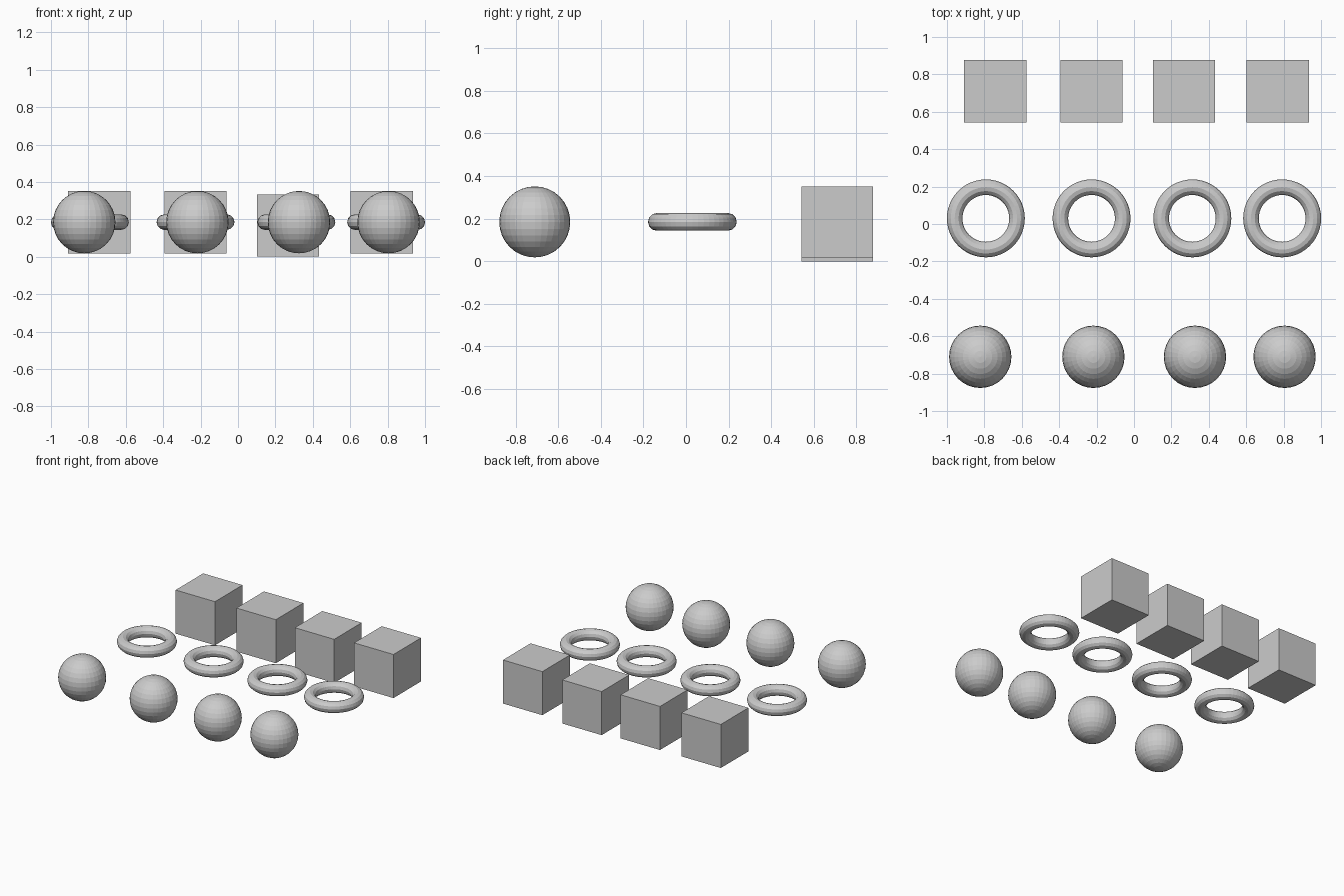
import bpy

if "Cube" in bpy.data.objects:
    bpy.data.objects.remove(bpy.data.objects["Cube"])

S = 1 / 6      # half a cube side, sphere radius and ring radius
Z = 0.185      # common centre height


def name_part(kind, i):
    bpy.context.object.name = f"{kind}_{i + 1}"


# Back row: cubes, the third one sits slightly lower
for i, (x, z) in enumerate([(-0.742, Z), (-0.227, Z), (0.267, S), (0.769, Z)]):
    bpy.ops.mesh.primitive_cube_add(size=2 * S, location=(x, 0.71, z))
    name_part("cube", i)

# Middle row: flat-lying rings
for i, x in enumerate([-0.792, -0.227, 0.312, 0.792]):
    bpy.ops.mesh.primitive_torus_add(
        major_radius=S, minor_radius=S / 4, major_segments=48,
        minor_segments=12, location=(x, 0.03, Z))
    bpy.ops.object.shade_flat()
    name_part("ring", i)

# Front row: faceted spheres
for i, x in enumerate([-0.822, -0.217, 0.326, 0.805]):
    bpy.ops.mesh.primitive_uv_sphere_add(
        segments=32, ring_count=16, radius=S, location=(x, -0.71, Z))
    name_part("sphere", i)
